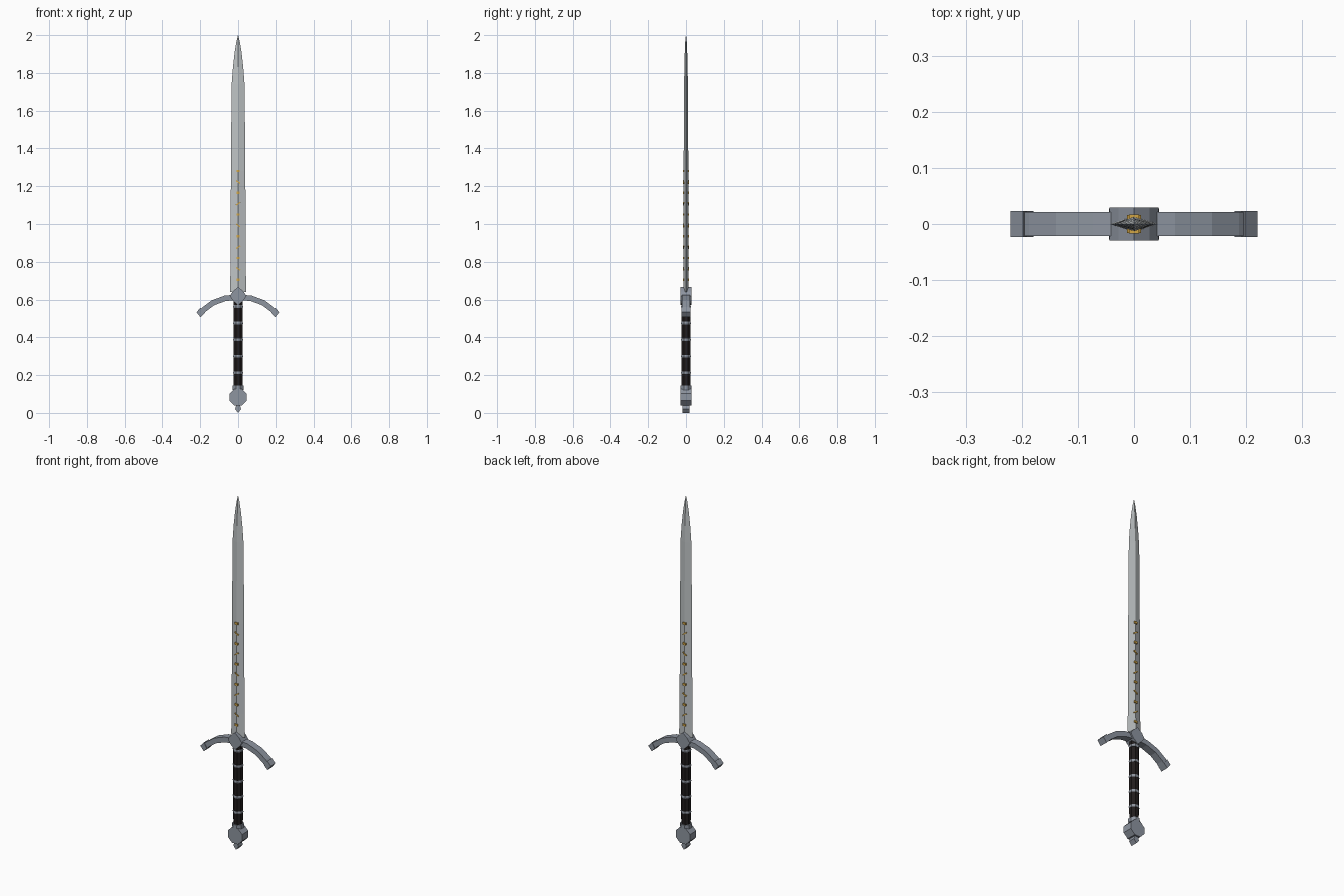
import bpy, bmesh
from math import cos, sin, pi
from mathutils import Matrix, Vector

if "Cube" in bpy.data.objects:
    bpy.data.objects.remove(bpy.data.objects["Cube"])


def mat(name, rgb):
    m = bpy.data.materials.new(name)
    m.diffuse_color = (*rgb, 1)
    m.use_nodes = True
    m.node_tree.nodes["Principled BSDF"].inputs["Base Color"].default_value = m.diffuse_color
    return m


STEEL = mat("blade_steel", (0.52, 0.55, 0.56))
IRON = mat("fitting_steel", (0.27, 0.30, 0.35))
LEATHER = mat("dark_leather", (0.015, 0.012, 0.012))
GOLD = mat("gold", (0.65, 0.38, 0.06))


def finish(name, bm, material):
    bmesh.ops.recalc_face_normals(bm, faces=bm.faces)
    me = bpy.data.meshes.new(name)
    bm.to_mesh(me)
    bm.free()
    me.materials.append(material)
    ob = bpy.data.objects.new(name, me)
    bpy.context.collection.objects.link(ob)
    return ob


def loft(name, rings, material):
    """Skin a list of equal-length point rings and cap both ends."""
    bm = bmesh.new()
    vs = [[bm.verts.new(p) for p in r] for r in rings]
    n = len(rings[0])
    for a, b in zip(vs, vs[1:]):
        for i in range(n):
            j = (i + 1) % n
            bm.faces.new((a[i], a[j], b[j], b[i]))
    bm.faces.new(vs[0])
    bm.faces.new(vs[-1])
    return finish(name, bm, material)


def prism(name, outline, half_y, material):
    """Extrude an x-z outline through y."""
    return loft(name, [[(x, y, z) for x, z in outline] for y in (-half_y, half_y)], material)


def column(name, profile, material, sides=8):
    """Faceted upright column from (radius, z) pairs."""
    k = 1 / cos(pi / sides)
    ang = [2 * pi * (i + 0.5) / sides for i in range(sides)]
    return loft(name, [[(r * k * cos(a), r * k * sin(a), z) for a in ang]
                       for r, z in profile], material)


# Blade: diamond section tapering to the point
blade = [(0.043, 0.014, 0.64), (0.040, 0.0135, 0.77), (0.038, 0.0125, 1.28),
         (0.034, 0.010, 1.74), (0.027, 0.0085, 1.83), (0.018, 0.0065, 1.91),
         (0.009, 0.004, 1.965), (0.0006, 0.0006, 2.0)]
loft("blade", [[(w, 0, z), (0, t, z), (-w, 0, z), (0, -t, z)] for w, t, z in blade], STEEL)

# Inlaid marks: upright gold studs alternating with slanted bars
bm = bmesh.new()
for i in range(11):
    z = 0.705 + i * 0.0575
    tilt = 0 if i % 2 == 0 else (0.6 if i % 4 == 1 else -0.6)
    size = (0.018, 0.034, 0.012) if i % 2 == 0 else (0.026, 0.032, 0.006)
    bmesh.ops.create_cube(bm, size=1, matrix=Matrix.Translation((0, 0, z))
                          @ Matrix.Rotation(tilt, 4, 'Y') @ Matrix.Diagonal((*size, 1)))
finish("blade_inlays", bm, GOLD)

# Guard: drooping arc, swept as a rectangular section
half = [(0.0, 0.613), (0.07, 0.606), (0.132, 0.583), (0.178, 0.549), (0.193, 0.533)]
path = [Vector((-x, z)) for x, z in reversed(half[1:])] + [Vector(p) for p in half]
rings = []
for i, p in enumerate(path):
    d = (path[min(i + 1, len(path) - 1)] - path[max(i - 1, 0)]).normalized()
    nrm = Vector((-d.y, d.x)) * 0.0145
    a, b = p + nrm, p - nrm
    rings.append([(a.x, -0.021, a.y), (a.x, 0.021, a.y), (b.x, 0.021, b.y), (b.x, -0.021, b.y)])
loft("crossguard", rings, IRON)

# Flared guard ends
for side, label in ((-1, "left"), (1, "right")):
    prism("guard_end_" + label, [(side * x, z) for x, z in
          ((0.179, 0.527), (0.199, 0.507), (0.220, 0.533), (0.198, 0.557))], 0.023, IRON)

# Guard centre block
prism("guard_block", [(0, 0.667), (0.028, 0.643), (0.044, 0.619), (0.028, 0.595),
                      (0, 0.570), (-0.028, 0.595), (-0.044, 0.619), (-0.028, 0.643)],
      0.029, IRON)

# Grip with metal rings
column("grip", [(0.023, 0.125), (0.0235, 0.36), (0.023, 0.61)], LEATHER)
for i in range(5):
    z = 0.213 + i * 0.0875
    column(f"grip_ring_{i + 1}", [(0.0245, z - 0.007), (0.026, z), (0.0245, z + 0.007)], IRON)
column("grip_collar", [(0.028, 0.122), (0.028, 0.145)], IRON)

# Pommel: octagonal disc with a small finial
prism("pommel", [(0.048 * cos(pi / 8 + i * pi / 4), 0.083 + 0.048 * sin(pi / 8 + i * pi / 4))
                 for i in range(8)], 0.028, IRON)
prism("pommel_finial", [(0, 0), (0.016, 0.02), (0.008, 0.045), (-0.008, 0.045),
                        (-0.016, 0.02)], 0.019, IRON)
